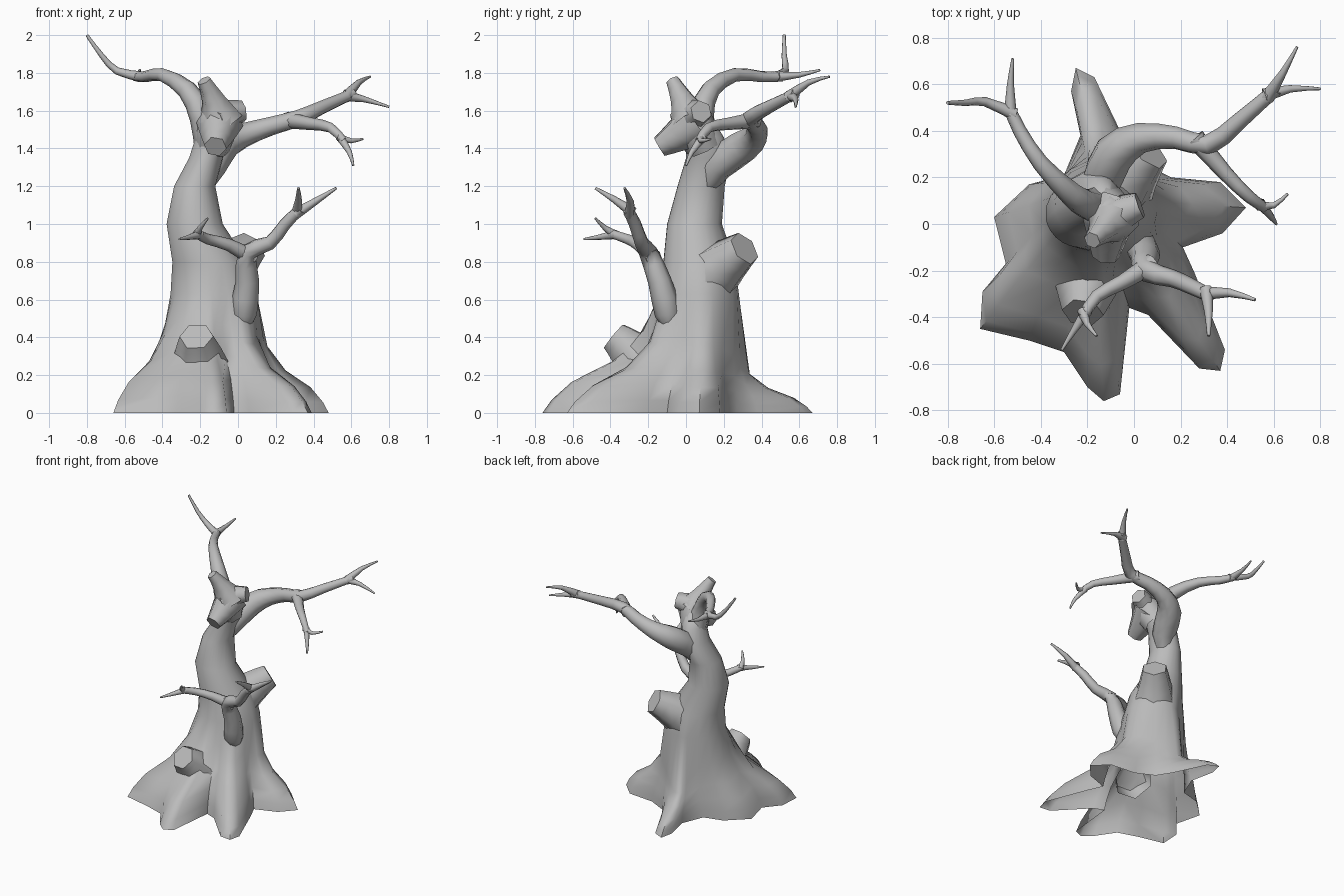
import bpy, bmesh, math
from mathutils import Vector

if "Cube" in bpy.data.objects:
    bpy.data.objects.remove(bpy.data.objects["Cube"])

bark = bpy.data.materials.new("grey bark")
bark.use_nodes = True
GREY = (0.5, 0.5, 0.5, 1)
bark.diffuse_color = GREY
bark.node_tree.nodes["Principled BSDF"].inputs["Base Color"].default_value = GREY


def loft(name, rings):
    """Skin a list of equal-sized point rings, closed at the far end only."""
    bm = bmesh.new()
    loops = [[bm.verts.new(p) for p in ring] for ring in rings]
    count = len(loops[0])
    for low, high in zip(loops, loops[1:]):
        for i in range(count):
            j = (i + 1) % count
            bm.faces.new((low[i], low[j], high[j], high[i]))
    bm.faces.new(loops[-1])
    mesh = bpy.data.meshes.new(name)
    bm.to_mesh(mesh)
    bm.free()
    mesh.materials.append(bark)
    obj = bpy.data.objects.new(name, mesh)
    bpy.context.collection.objects.link(obj)
    bpy.ops.object.select_all(action="DESELECT")
    obj.select_set(True)
    bpy.context.view_layer.objects.active = obj
    bpy.ops.object.shade_smooth_by_angle(angle=math.radians(63))


def refine(points):
    """Insert one smoothly curved midpoint in every span."""
    out = []
    last = len(points) - 1
    for i in range(last):
        a, b = points[i], points[i + 1]
        before, after = points[max(i - 1, 0)], points[min(i + 2, last)]
        out += [a, (9 * (a + b) - before - after) / 16]
    return out + [points[-1]]


def limb(name, *path, sides=8):
    """Tapering tube through (x, y, z, radius) points."""
    pts = refine([Vector(p) for p in path])
    centres = [p.to_3d() for p in pts]
    normal, rings = None, []
    for i, c in enumerate(centres):
        ahead = centres[min(i + 1, len(pts) - 1)]
        tangent = (ahead - centres[max(i - 1, 0)]).normalized()
        if normal is None:
            normal = tangent.orthogonal()
        normal = (normal - tangent * normal.dot(tangent)).normalized()
        side = tangent.cross(normal)
        ring = []
        for k in range(sides):
            a = math.tau * k / sides
            ring.append(c + pts[i].w * (normal * math.cos(a) + side * math.sin(a)))
        rings.append(ring)
    loft(name, rings)


# Trunk: star-shaped root outline (x, y, height factor), blended up into ovals
outline = [
    (.48, .07, .82), (.37, .18, .8), (.16, .2, .8), (.02, .27, .7),
    (-.05, .38, .55), (-.17, .63, .48), (-.25, .67, .48), (-.27, .57, .5),
    (-.23, .38, .6), (-.3, .21, .9), (-.45, .17, 1), (-.6, .03, 1),
    (-.55, -.17, 1.1), (-.65, -.29, 1), (-.66, -.45, 1), (-.45, -.5, 1.15),
    (-.3, -.55, 1.25), (-.2, -.7, 1.05), (-.13, -.76, 1), (-.06, -.73, 1),
    (-.02, -.36, 1.1), (.06, -.39, 1.05), (.28, -.62, .88), (.37, -.63, .85),
    (.39, -.54, .85), (.26, -.21, .95), (.21, -.1, .95), (.38, -.04, .82),
]
# Ovals: height, centre x, centre y, radius x, radius y
ovals = [
    (.63, -.13, .07, .23, .21), (.8, -.15, .07, .2, .19),
    (1, -.23, .045, .15, .145), (1.2, -.23, .08, .11, .125),
    (1.35, -.17, .12, .09, .12), (1.46, -.14, .1, .085, .1),
    (1.56, -.13, .07, .06, .07),
]
angles = []
for i, (x, y, h) in enumerate(outline):
    even = math.tau * i / len(outline) + .12
    angles.append(.7 * (math.atan2(y, x + .12) % math.tau) + .3 * even)


def oval_ring(z, cx, cy, rx, ry):
    return [Vector((cx + rx * math.cos(a), cy + ry * math.sin(a), z)) for a in angles]


upper = [oval_ring(*o) for o in ovals]
rings = []
for blend, z in ((0, 0), (.08, .07), (.25, .165), (.6, .275), (.85, .43)):
    ring = []
    for (x, y, h), top in zip(outline, upper[0]):
        p = Vector((x, y, 0)).lerp(top, blend)
        p.z = z * h
        ring.append(p)
    rings.append(ring)
loft("trunk", rings + upper)

# Broken crown with three cut stubs
limb("crown", (-.14, .1, 1.4, .095), (-.11, .04, 1.53, .11), (-.09, .03, 1.63, .07))
limb("crown_side_stub", (-.13, 0, 1.54, .1), (-.05, .05, 1.58, .08),
     (.025, .08, 1.595, .06), sides=6)
limb("crown_front_stub", (-.1, .06, 1.54, .13), (-.11, -.04, 1.47, .095),
     (-.12, -.14, 1.41, .06), sides=6)
limb("crown_top_stub", (-.09, .03, 1.55, .12), (-.13, -.02, 1.66, .065),
     (-.18, -.07, 1.76, .038), sides=6)

# Cut stubs flaring out of the trunk
limb("back_stub", (-.13, .06, .66, .2), (-.03, .2, .785, .14), (.065, .31, .87, .095),
     sides=6)
limb("front_stub", (-.2, -.24, .27, .15), (-.21, -.31, .345, .12),
     (-.22, -.38, .405, .09), sides=6)

# High branch reaching to the right and back
limb("high_right_branch", (-.21, .09, 1.15, .04), (-.15, .16, 1.3, .085),
     (-.085, .3, 1.41, .09), (.03, .37, 1.47, .066), (.18, .37, 1.52, .05),
     (.32, .34, 1.56, .045), (.45, .44, 1.62, .036), (.61, .58, 1.69, .028))
limb("high_right_twig_back", (.57, .54, 1.67, .032), (.64, .65, 1.75, .016),
     (.7, .76, 1.78, .006))
limb("high_right_twig_side", (.56, .55, 1.68, .032), (.67, .58, 1.66, .016),
     (.8, .58, 1.62, .006))
limb("high_right_fork", (.26, .37, 1.55, .045), (.39, .22, 1.53, .033),
     (.49, .12, 1.51, .027), (.56, .07, 1.44, .022))
limb("fork_twig_front", (.54, .09, 1.46, .024), (.59, .03, 1.38, .014),
     (.61, 0, 1.31, .006))
limb("fork_twig_side", (.53, .08, 1.46, .022), (.6, .08, 1.44, .013),
     (.66, .13, 1.45, .006))

# High branch reaching to the left and back
limb("high_left_branch", (-.15, .1, 1.4, .08), (-.19, .08, 1.57, .068),
     (-.27, .13, 1.71, .052), (-.4, .26, 1.79, .036), (-.49, .4, 1.78, .03),
     (-.54, .51, 1.78, .026))
limb("high_left_twig_side", (-.51, .47, 1.78, .028), (-.64, .525, 1.81, .02),
     (-.72, .52, 1.89, .014), (-.8, .52, 2, .008))
limb("high_left_twig_back", (-.53, .47, 1.78, .028), (-.53, .6, 1.79, .015),
     (-.52, .71, 1.815, .006))

# Low front branch with two forks
limb("front_branch", (.045, -.095, .44, .015), (.03, -.095, .52, .07),
     (.05, -.14, .7, .062), (.05, -.2, .85, .05), (.17, -.235, .9, .038),
     (.25, -.27, 1, .034), (.33, -.31, 1.08, .028))
limb("front_right_twig_front", (.31, -.28, 1.06, .03), (.32, -.38, 1.13, .018),
     (.32, -.48, 1.19, .007))
limb("front_right_twig_side", (.3, -.3, 1.05, .03), (.41, -.295, 1.12, .019),
     (.52, -.325, 1.19, .007))
limb("front_left_fork", (.08, -.17, .82, .045), (-.05, -.25, .89, .033),
     (-.16, -.31, .92, .028), (-.22, -.4, .95, .024))
limb("front_left_twig_front", (-.2, -.37, .945, .025), (-.26, -.46, .93, .014),
     (-.31, -.54, .92, .006))
limb("front_left_twig_side", (-.22, -.37, .94, .025), (-.2, -.43, .98, .014),
     (-.16, -.48, 1.03, .006))
